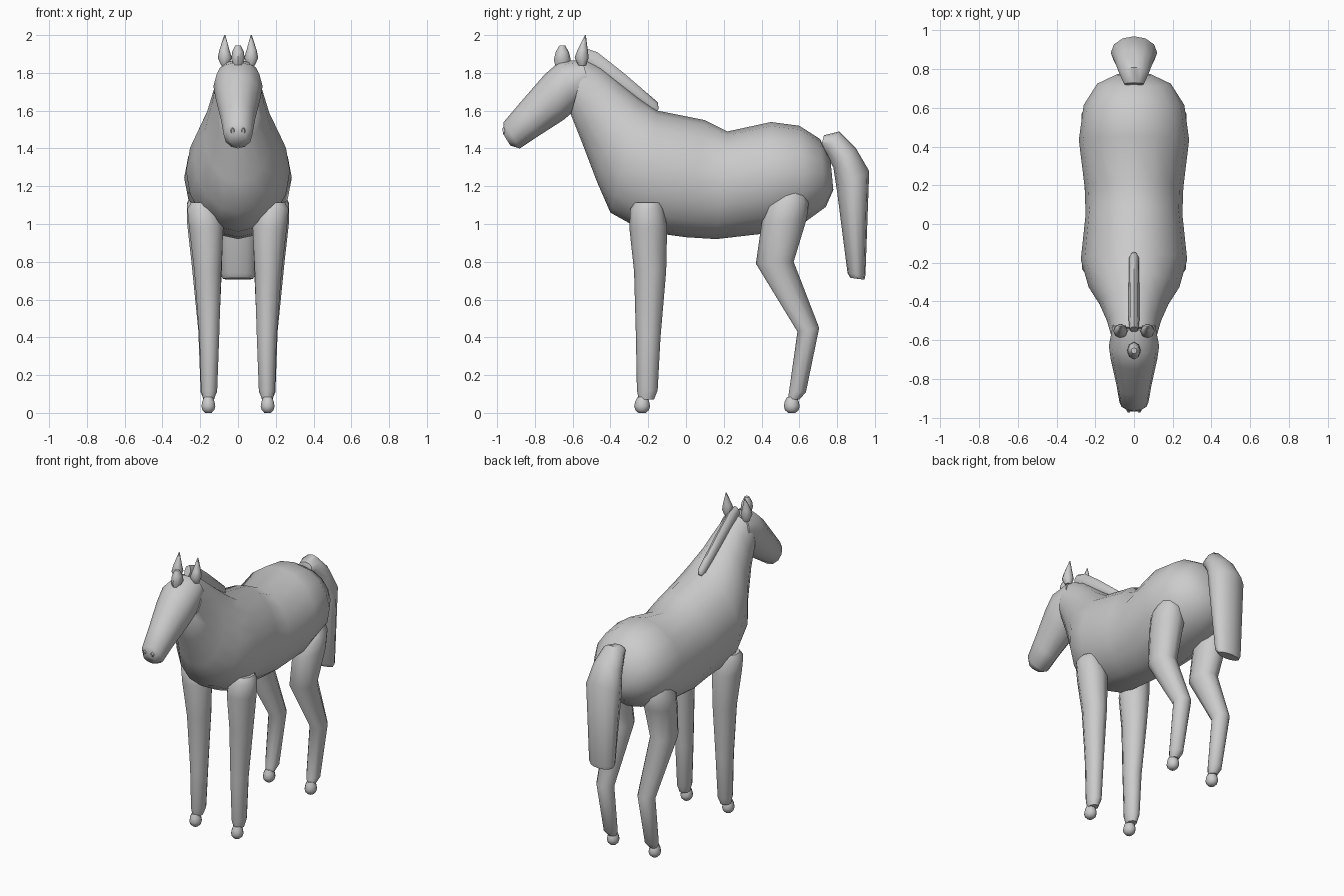
import bpy, bmesh
from math import cos, sin, pi, radians
from mathutils import Vector


def loft(name, rows, sides=12, mirror=False):
    """Skin oval rings. Row: y1, z1, y2, z2 (ends of the oval in side view), half width, centre x."""
    bm = bmesh.new()
    rings = []
    for y1, z1, y2, z2, w, cx in rows:
        c = Vector((cx, (y1 + y2) / 2, (z1 + z2) / 2))
        a = Vector((0, (y1 - y2) / 2, (z1 - z2) / 2))
        rings.append([bm.verts.new(c + a * cos(2 * pi * i / sides)
                                   + Vector((w * sin(2 * pi * i / sides), 0, 0)))
                      for i in range(sides)])
    for r, s in zip(rings, rings[1:]):
        for i in range(sides):
            j = (i + 1) % sides
            bm.faces.new((r[i], r[j], s[j], s[i]))
    bm.faces.new(rings[0])
    bm.faces.new(rings[-1])
    bmesh.ops.recalc_face_normals(bm, faces=bm.faces)
    me = bpy.data.meshes.new(name)
    bm.to_mesh(me)
    bm.free()
    me.shade_smooth()
    me.set_sharp_from_angle(angle=radians(50))
    ob = bpy.data.objects.new(name, me)
    bpy.context.collection.objects.link(ob)
    if mirror:
        ob.modifiers.new("mirror", 'MIRROR').use_mirror_merge = False
    return ob


def centred(rows):
    return [r + (0,) for r in rows]


def upright(rows):
    """Level rings: z, front y, back y, half width, centre x."""
    return [(y1, z, y2, z, w, cx) for z, y1, y2, w, cx in rows]


# Body and neck, rump to poll
loft("body", centred([
    (0.765, 1.34, 0.78, 1.18, 0.09),
    (0.71, 1.45, 0.74, 1.09, 0.19),
    (0.60, 1.52, 0.63, 1.01, 0.26),
    (0.45, 1.54, 0.42, 0.95, 0.285),
    (0.22, 1.49, 0.16, 0.92, 0.255),
    (0.10, 1.55, 0.00, 0.93, 0.25),
    (-0.15, 1.60, -0.22, 0.96, 0.275),
    (-0.25, 1.67, -0.40, 1.06, 0.235),
    (-0.35, 1.75, -0.47, 1.22, 0.18),
    (-0.45, 1.83, -0.55, 1.43, 0.14),
    (-0.53, 1.87, -0.61, 1.58, 0.12)]), 16)

# Head, poll to muzzle
loft("head", centred([
    (-0.55, 1.87, -0.50, 1.70, 0.11),
    (-0.67, 1.86, -0.59, 1.60, 0.13),
    (-0.75, 1.79, -0.65, 1.55, 0.12),
    (-0.88, 1.64, -0.79, 1.46, 0.09),
    (-0.965, 1.54, -0.88, 1.40, 0.075),
    (-0.97, 1.48, -0.93, 1.415, 0.045)]))

# Nostrils
loft("nostrils", [
    (-0.955, 1.515, -0.945, 1.475, 0.014, 0.028),
    (-0.975, 1.505, -0.965, 1.475, 0.008, 0.028)], 8, True)

# Ears
loft("ears", upright([
    (1.84, -0.57, -0.53, 0.02, 0.07),
    (1.88, -0.59, -0.515, 0.037, 0.07),
    (1.92, -0.575, -0.52, 0.027, 0.072),
    (2.00, -0.535, -0.53, 0.003, 0.07)]), 8, True)

# Forelock and mane
loft("forelock", upright([
    (1.83, -0.69, -0.63, 0.02, 0),
    (1.87, -0.70, -0.61, 0.035, 0),
    (1.91, -0.69, -0.62, 0.032, 0),
    (1.945, -0.67, -0.64, 0.015, 0)]), 8)
loft("mane", centred([
    (-0.53, 1.93, -0.56, 1.86, 0.022),
    (-0.47, 1.91, -0.52, 1.82, 0.028),
    (-0.33, 1.80, -0.38, 1.72, 0.028),
    (-0.15, 1.645, -0.20, 1.60, 0.025),
    (-0.145, 1.61, -0.16, 1.59, 0.012)]), 8)

# Front legs
loft("front_legs", upright([
    (1.115, -0.27, -0.13, 0.06, 0.19),
    (1.08, -0.295, -0.115, 0.09, 0.183),
    (0.98, -0.30, -0.10, 0.095, 0.168),
    (0.75, -0.275, -0.105, 0.075, 0.16),
    (0.40, -0.265, -0.135, 0.055, 0.152),
    (0.12, -0.26, -0.15, 0.045, 0.153),
    (0.07, -0.25, -0.17, 0.03, 0.155)]), 10, True)

# Hind legs
loft("hind_legs", [
    (0.48, 1.15, 0.63, 1.17, 0.06, 0.19),
    (0.42, 1.09, 0.65, 1.12, 0.095, 0.18),
    (0.40, 1.00, 0.64, 1.03, 0.10, 0.175),
    (0.37, 0.79, 0.57, 0.80, 0.085, 0.165),
    (0.59, 0.43, 0.705, 0.45, 0.058, 0.155),
    (0.545, 0.11, 0.635, 0.11, 0.045, 0.155),
    (0.54, 0.07, 0.60, 0.07, 0.028, 0.155)], 10, True)

# Hooves
for name, y in (("front_hooves", -0.232), ("hind_hooves", 0.56)):
    loft(name, upright([(z, y - r, y + r, r * 0.92, 0.157) for z, r in
                        ((0.085, 0.025), (0.06, 0.037), (0.035, 0.042),
                         (0.015, 0.036), (0.0, 0.02))]), 10, True)

# Tail
loft("tail", centred([
    (0.715, 1.41, 0.73, 1.47, 0.05),
    (0.74, 1.37, 0.81, 1.49, 0.075),
    (0.78, 1.30, 0.90, 1.40, 0.10),
    (0.80, 1.17, 0.97, 1.28, 0.12),
    (0.855, 0.74, 0.95, 0.73, 0.095),
    (0.87, 0.715, 0.945, 0.705, 0.08)]))
